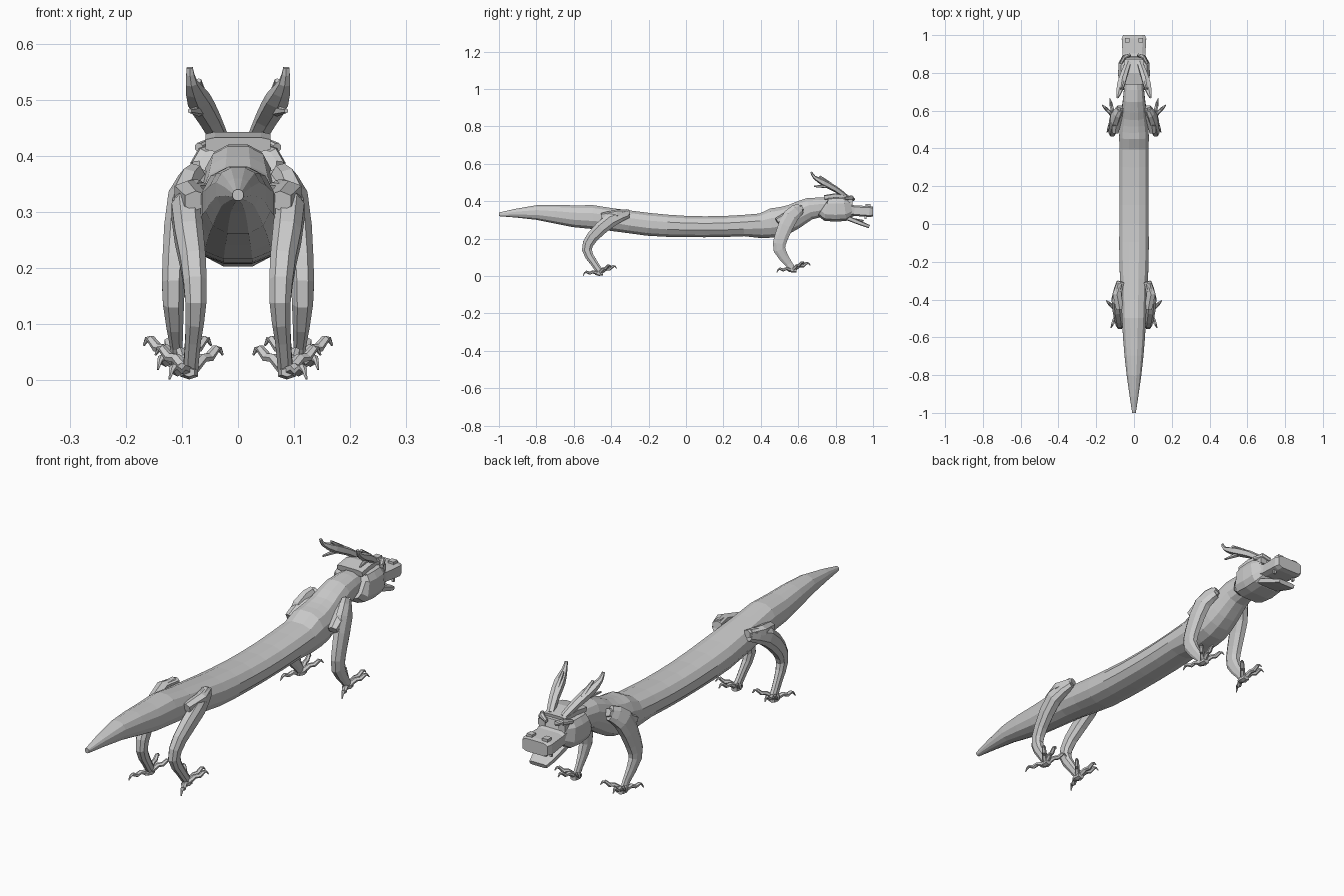
import bpy, bmesh, math
from mathutils import Vector

old = bpy.data.objects.get("Cube")
if old:
    bpy.data.objects.remove(old, do_unlink=True)

stone = bpy.data.materials.new("stone grey")
stone.use_nodes = True
grey = (0.6, 0.6, 0.6, 1)
stone.diffuse_color = grey
stone.node_tree.nodes["Principled BSDF"].inputs["Base Color"].default_value = grey


def smooth_path(points, steps):
    """Add rings between the given ones along a Catmull-Rom curve."""
    last = len(points) - 1
    result = []
    for i in range(last):
        before, a, b, after = (points[max(i - 1, 0)], points[i],
                               points[i + 1], points[min(i + 2, last)])
        for step in range(steps):
            t = step / steps
            slope_a, slope_b = (b - before) / 2, (after - a) / 2
            ease = t * t * (3 - 2 * t)
            result.append(a.lerp(b, ease) + slope_a * t * (1 - t) ** 2
                          - slope_b * t * t * (1 - t))
    return result + [points[last]]


def loft(name, path, depth=1.0, sides=8, power=0.8, steps=1, mirror=True):
    """Skin rings along (x, y, z, half width); depth is the ring's height ratio,
    and a low power makes the section boxier."""
    rows = smooth_path([Vector(p) for p in path], steps)
    centres = [row.to_3d() for row in rows]
    last = len(rows) - 1
    bm = bmesh.new()
    rings = []
    for i, row in enumerate(rows):
        tangent = (centres[min(i + 1, last)] - centres[max(i - 1, 0)]).normalized()
        across = Vector((1, 0, 0))
        across = (across - tangent * across.dot(tangent)).normalized()
        upward = tangent.cross(across)
        ring = []
        for k in range(sides):
            angle = math.tau * (k + 0.5) / sides
            c, s = (math.copysign(abs(f(angle)) ** power, f(angle))
                    for f in (math.cos, math.sin))
            offset = (across * c + upward * s * depth) * row.w
            ring.append(bm.verts.new(centres[i] + offset))
        rings.append(ring)
    for a, b in zip(rings, rings[1:]):
        for k in range(sides):
            n = (k + 1) % sides
            bm.faces.new((a[k], a[n], b[n], b[k]))
    bm.faces.new(rings[0])
    bm.faces.new(rings[-1])
    bmesh.ops.recalc_face_normals(bm, faces=bm.faces)
    mesh = bpy.data.meshes.new(name)
    bm.to_mesh(mesh)
    bm.free()
    mesh.materials.append(stone)
    obj = bpy.data.objects.new(name, mesh)
    bpy.context.collection.objects.link(obj)
    if mirror:
        obj.modifiers.new("mirror", 'MIRROR')
    return obj


def centred(name, path, **options):
    """Loft on the middle line from (y, z, half width)."""
    return loft(name, [(0, *p) for p in path], mirror=False, **options)


def block(name, x, y, z, width, length, depth):
    """Mirrored box, sized by half width, length and height ratio."""
    return loft(name, [(x, y, z, width), (x, y + length, z, width)],
                depth, sides=4, power=0.01)


# Long body: a round tail widening into a flatter trunk, then a raised neck
tail = [(-1, .33, .01), (-.8, .34, .04), (-.6, .32, .06), (-.4, .31, .07)]
trunk = [(-.2, .28, .08), (0, .265, .08), (.2, .265, .08), (.4, .28, .08)]
neck = [(.5, .29, .08), (.58, .32, .07), (.66, .36, .06), (.76, .37, .05)]
body = centred("body_and_tail", tail + trunk + neck, sides=12, power=0.85, steps=2)
for vertex in body.data.vertices:
    # The trunk is about a quarter lower than it is wide
    middle = max(0, math.cos((vertex.co.y - 0.15) * 2))
    vertex.co.z += (0.265 - vertex.co.z) * 0.28 * middle if abs(vertex.co.y) < 0.4 else 0

# Head: cheek collar, brow crest, upper snout and hanging jaw
centred("skull", [(.735, .37, .07), (.75, .36, .083), (.8, .358, .086),
                  (.85, .36, .083), (.89, .37, .06)], depth=0.8, sides=12, power=0.6)
centred("brow_crest", [(.74, .42, .06), (.8, .43, .06), (.87, .42, .05)],
        depth=0.22, power=0.4)
centred("upper_snout", [(.85, .36, .07), (.9, .35, .062), (.98, .345, .067),
                        (1, .345, .06)], depth=0.46, power=0.4)
centred("lower_jaw", [(.84, .32, .06), (.89, .3, .055), (.94, .28, .05),
                      (.98, .265, .04)], depth=0.23, power=0.4)
centred("tongue", [(.86, .31, .03), (.95, .295, .02)], depth=0.25)
block("nostril", .036, .96, .377, .013, .026, 0.6)
block("eye", .047, .85, .396, .016, .04, 0.8)
block("upper_tooth", .048, .955, .314, .005, .01, 2)
loft("eyebrow", [(.02, .895, .41, .008), (.05, .885, .42, .012), (.07, .85, .415, .008)])

# Branched antlers sweeping back
loft("antler", [(.03, .855, .425, .016), (.05, .8, .465, .02), (.07, .735, .5, .022),
                (.083, .685, .53, .011), (.086, .67, .557, .006)],
     depth=0.8, sides=6, steps=2)
loft("antler_prong", [(.06, .775, .485, .013), (.07, .715, .534, .005)], sides=6)
loft("antler_spur", [(.07, .75, .48, .01), (.086, .685, .48, .004)], sides=6)

# Legs, with shoulder and hip muscles
loft("front_leg", [(.075, .61, .36, .018), (.1, .56, .32, .026), (.113, .51, .21, .023),
                   (.115, .5, .14, .02), (.11, .55, .065, .012), (.11, .57, .035, .012)],
     depth=1.7, steps=2)
loft("shoulder_blade", [(.07, .62, .365, .02), (.09, .56, .335, .028),
                        (.1, .485, .295, .02)], depth=0.8, sides=6)
loft("hind_leg", [(.075, -.31, .335, .018), (.092, -.4, .3, .028), (.08, -.5, .21, .024),
                  (.075, -.53, .14, .02), (.08, -.495, .075, .015),
                  (.084, -.46, .025, .014)], depth=1.4, steps=2)
loft("hip_plate", [(.07, -.305, .34, .02), (.09, -.37, .335, .026),
                   (.075, -.45, .32, .022)], depth=0.8, sides=6)

# Clawed feet: each toe arches out from the ankle and ends in a hooked claw
toe_reach = {"outer": (.06, .06, .035), "middle": (.02, .095, .03),
             "inner": (-.06, .065, .035), "back": (.035, -.085, -.008)}
toe_profile = [(0, 0, .013), (.4, .012, .01), (.6, .006, .01), (.8, .015, .008),
               (.9, .011, .005), (1, -.004, .002)]


def foot(prefix, ankle):
    ankle = Vector(ankle)
    heel = Vector((0, .022, 0))
    loft(prefix + "_paw", [(*(ankle - heel), .011), (*ankle, .018), (*(ankle + heel), .015)],
         depth=0.7, sides=6)
    for toe, reach in toe_reach.items():
        path = [(*(ankle + Vector(reach) * along + Vector((0, 0, lift))), radius)
                for along, lift, radius in toe_profile]
        loft(f"{prefix}_{toe}_toe", path, depth=0.85, sides=6, power=1)


foot("front", (.108, .57, .031))
foot("hind", (.087, -.465, .014))
